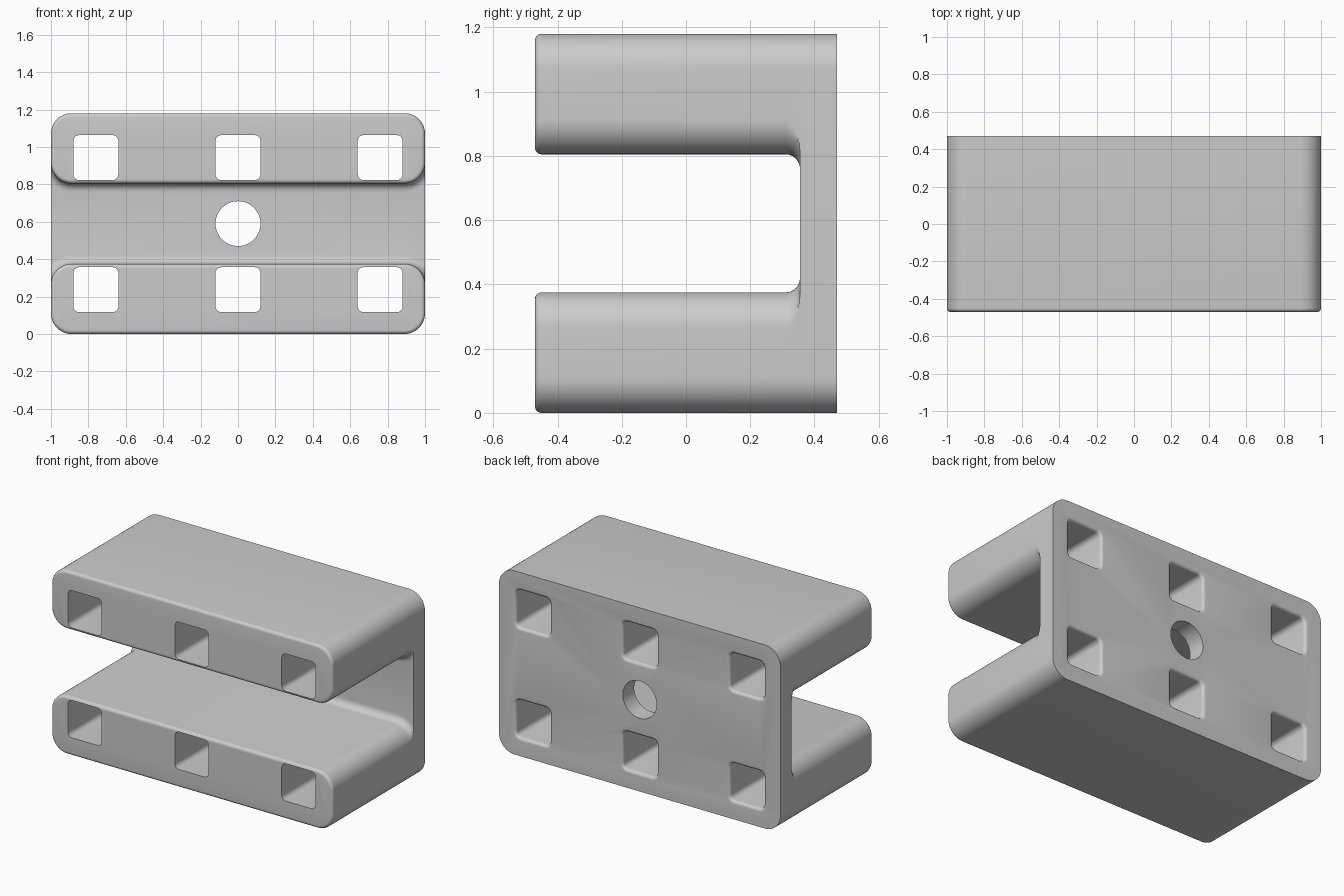
import bpy, bmesh, math

if "Cube" in bpy.data.objects:
    bpy.data.objects.remove(bpy.data.objects["Cube"])

# Overall dimensions
HW, D, H = 1.0, 0.47, 1.18        # half width, half depth, height
ARM, R = 0.375, 0.11              # arm thickness, corner radius
WALL_Y = 0.355                    # front face of the back wall
EDGE, FILLET, LIP = 0.02, 0.045, 0.02

grey = bpy.data.materials.new("plain grey")
grey.diffuse_color = (0.6, 0.6, 0.6, 1)
grey.use_nodes = True
grey.node_tree.nodes["Principled BSDF"].inputs["Base Color"].default_value = grey.diffuse_color


def ring(y, cx, cz, w, h, r, off=0.0, n=14, side=0):
    """Rounded rectangle in XZ; with side set, only that half is offset and x is kept in the block."""
    pts = []
    for q, (sx, sz) in enumerate(((1, 1), (-1, 1), (-1, -1), (1, -1))):
        o = off if side in (0, sz) else 0.0
        for i in range(n + 1):
            a = (q + i / n) * math.pi / 2
            x = cx + sx * (w - r) + (r + o) * math.cos(a)
            z = cz + sz * (h - r) + (r + o) * math.sin(a)
            if side:
                x = max(-HW, min(HW, x))
            pts.append((x, y, z))
    return pts


def loft(name, rings):
    """Skin a list of matching rings and cap both ends."""
    bm = bmesh.new()
    loops = [[bm.verts.new(p) for p in r] for r in rings]
    for a, b in zip(loops, loops[1:]):
        for i in range(len(a)):
            j = (i + 1) % len(a)
            bm.faces.new((a[i], a[j], b[j], b[i]))
    bm.faces.new(loops[0])
    bm.faces.new(loops[-1])
    bmesh.ops.remove_doubles(bm, verts=bm.verts, dist=1e-5)
    bmesh.ops.recalc_face_normals(bm, faces=bm.faces)
    me = bpy.data.meshes.new(name)
    bm.to_mesh(me)
    bm.free()
    ob = bpy.data.objects.new(name, me)
    bpy.context.collection.objects.link(ob)
    me.materials.append(grey)
    return ob


def boolean(ob, other, op):
    mod = ob.modifiers.new(op, 'BOOLEAN')
    mod.operation, mod.solver, mod.object = op, 'EXACT', other
    bpy.context.view_layer.objects.active = ob
    bpy.ops.object.modifier_apply(modifier=mod.name)
    bpy.data.objects.remove(other)


steps = [i / 6 * math.pi / 2 for i in range(7)]

# Back wall
body = loft("bracket_body", [ring(y, 0, H / 2, HW, H / 2, R) for y in (WALL_Y, D)])

# Two arms: rounded front edge, fillet flaring into the wall on the inner side
for name, cz, side in (("lower_arm", ARM / 2, 1), ("upper_arm", H - ARM / 2, -1)):
    size = (0, cz, HW, ARM / 2, R)
    rings = [ring(-D + EDGE * (1 - math.sin(a)), *size, off=-EDGE * (1 - math.cos(a)))
             for a in reversed(steps)]
    rings += [ring(WALL_Y - FILLET * (1 - math.sin(a)), *size,
                   off=FILLET * (1 - math.cos(a)), side=side) for a in steps]
    boolean(body, loft(name, rings), 'UNION')

# Square through-holes with a rounded lip at the back
for x in (-0.76, 0, 0.76):
    for z in (0.237, H - 0.237):
        size = (x, z, 0.12, 0.12, 0.03)
        rings = [ring(-0.6, *size, n=5)]
        rings += [ring(D - LIP * (1 - math.sin(a)), *size, off=LIP * (1 - math.cos(a)), n=5)
                  for a in steps]
        rings.append(ring(0.6, *size, off=LIP, n=5))
        boolean(body, loft("square_cutter", rings), 'DIFFERENCE')

# Round hole through the wall
circle = [ring(y, 0, H / 2, 0.12, 0.12, 0.12) for y in (0.2, 0.6)]
boolean(body, loft("round_cutter", circle), 'DIFFERENCE')

# Smooth shading with crisp edges
bpy.ops.object.select_all(action='DESELECT')
body.select_set(True)
bpy.context.view_layer.objects.active = body
bpy.ops.object.shade_smooth_by_angle(angle=math.radians(30))
